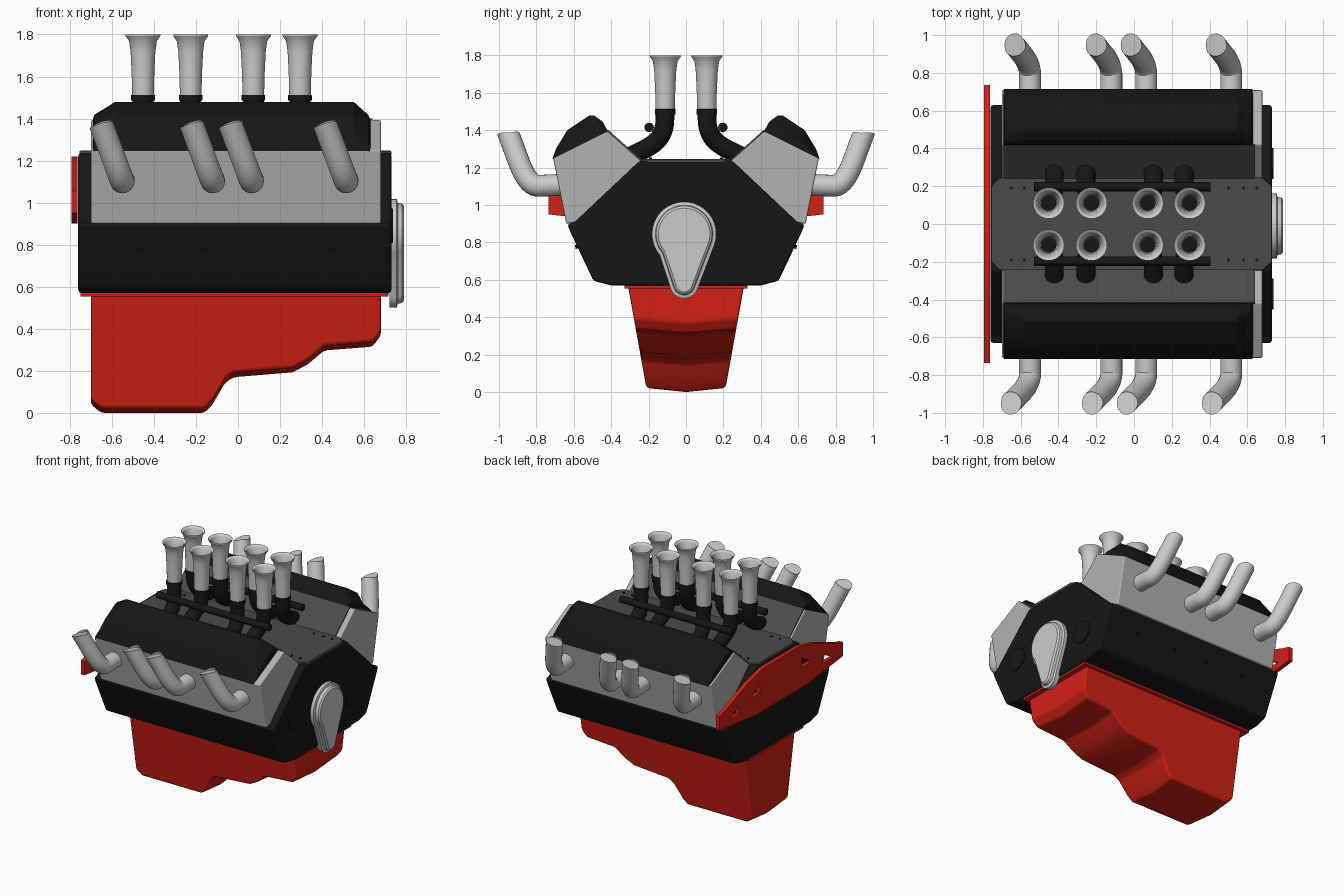
import bpy, bmesh
from math import sin, cos, pi, radians
from mathutils import Vector

if "Cube" in bpy.data.objects:
    bpy.data.objects.remove(bpy.data.objects["Cube"])


def material(name, rgb):
    m = bpy.data.materials.new(name)
    m.diffuse_color = (*rgb, 1)
    m.use_nodes = True
    m.node_tree.nodes["Principled BSDF"].inputs["Base Color"].default_value = m.diffuse_color
    return m


RED = material("red_paint", (0.65, 0.015, 0.008))
BLACK = material("black", (0.008, 0.008, 0.008))
DARK = material("dark_grey", (0.07, 0.07, 0.07))
CAST = material("cast_grey", (0.45, 0.45, 0.45))


def loft(name, rings, mat=None, caps=True, bevel=0):
    """Skin a row of equal-length closed rings."""
    bm = bmesh.new()
    rows = [[bm.verts.new(p) for p in ring] for ring in rings]
    n = len(rows[0])
    for a, b in zip(rows, rows[1:]):
        for i in range(n):
            bm.faces.new((a[i], a[(i + 1) % n], b[(i + 1) % n], b[i]))
    if caps:
        bm.faces.new(rows[0])
        bm.faces.new(rows[-1])
    bmesh.ops.recalc_face_normals(bm, faces=bm.faces)
    me = bpy.data.meshes.new(name)
    bm.to_mesh(me)
    bm.free()
    ob = bpy.data.objects.new(name, me)
    bpy.context.collection.objects.link(ob)
    if mat:
        me.materials.append(mat)
    if bevel:
        b = ob.modifiers.new("bevel", 'BEVEL')
        b.width, b.segments, b.harden_normals = bevel, 2, True
        b.limit_method, b.angle_limit = 'ANGLE', radians(25)
    return ob


def prism(name, profile, x0, x1, mat=None, bevel=0, side=1):
    """Extrude a (y, z) profile along x."""
    return loft(name, [[(x, side * y, z) for y, z in profile] for x in (x0, x1)], mat, True, bevel)


def lathe(name, profile, x, y, mat=None, caps=True, n=32):
    """Turn (radius, z) pairs round a vertical axis."""
    return loft(name, [[(x + r * cos(2 * pi * i / n), y + r * sin(2 * pi * i / n), z)
                        for i in range(n)] for r, z in profile], mat, caps)


def tube(name, pts, r, mat=None, end_normal=None, n=24):
    """Round tube on a corner-cut path; the last cut can be given its own plane."""
    pts = [Vector(p) for p in pts]
    for _ in range(3 if len(pts) > 2 else 0):
        new = [pts[0]]
        for a, b in zip(pts, pts[1:]):
            new += [a.lerp(b, 0.25), a.lerp(b, 0.75)]
        pts = new + [pts[-1]]
    rings = []
    for i, c in enumerate(pts):
        t = (pts[min(i + 1, len(pts) - 1)] - pts[max(i - 1, 0)]).normalized()
        ref = Vector((1, 0, 0)) if abs(t.x) < 0.9 else Vector((0, 1, 0))
        u = t.cross(ref).normalized()
        v = t.cross(u)
        ring = [c + r * (cos(2 * pi * k / n) * u + sin(2 * pi * k / n) * v) for k in range(n)]
        if end_normal and i == len(pts) - 1:
            m = Vector(end_normal)
            ring = [p + t * ((c - p).dot(m) / t.dot(m)) for p in ring]
        rings.append(ring)
    return loft(name, rings, mat)


def both(half):
    """Complete a half profile by mirroring it in y."""
    return half + [(-y, z) for y, z in reversed(half)]


# Oil pan: stepped underside, walls narrowing downward
def pan_width(z):
    return 0.208 + 0.18 * z


pan = [(-0.70, 0.04), (-0.65, 0.0), (-0.16, 0.0), (-0.125, 0.035), (-0.06, 0.145), (-0.02, 0.17),
       (0.26, 0.193), (0.33, 0.23), (0.41, 0.297), (0.64, 0.315), (0.68, 0.37)]
rings = []
for x, zb in pan:
    zs = zb + 0.022
    half = [(pan_width(0.57), 0.57), (pan_width(zs), zs)]
    rings.append([(x, y, z) for y, z in half + [(0, zb)] + [(-y, z) for y, z in half[::-1]]])
loft("oil_pan", rings, RED, bevel=0.015)
prism("oil_pan_flange", both([(0.33, 0.575), (0.33, 0.553)]), -0.75, 0.715, RED, 0.005)

# Engine block and valley plate
prism("engine_block", both([(0.25, 1.235), (0.60, 0.905), (0.635, 0.90), (0.62, 0.86),
                            (0.495, 0.595), (0.40, 0.57)]), -0.76, 0.73, BLACK, 0.015)
plate = [(-0.755, 0.20), (-0.71, 0.245), (0.68, 0.245), (0.73, 0.20)]
plate += [(x, -y) for x, y in reversed(plate)]
loft("valley_plate", [[(x, y, z) for x, y in plate] for z in (1.225, 1.247)], DARK, bevel=0.005)
for x in (-0.65, -0.58, 0.50, 0.58, 0.65):
    for y in (-0.19, 0.19):
        lathe("plate_bolt", [(0.009, 1.24), (0.009, 1.253)], x, y, BLACK, n=6)

# Front bosses and side bolts of the block
for y, z in ((0.32, 0.80), (-0.37, 0.89)):
    tube("front_boss", [(0.72, y, z), (0.738, y, z)], 0.082, BLACK)
for s in (-1, 1):
    for x in (-0.47, -0.16, 0.12, 0.45):
        tube("side_bolt", [(x, s * 0.57, 0.78), (x, s * 0.592, 0.775)], 0.01, BLACK, n=6)


# Timing cover: teardrop with a raised, inset face
def drop(x, inset):
    big, small, y0, z1, z2 = 0.172 - inset, 0.076 - inset, -0.01, 0.845, 0.577
    arc = [radians(-20.6 + 241.2 * i / 28) for i in range(29)]
    low = [radians(200.6 + 138.8 * i / 14) for i in range(15)]
    return ([(x, y0 + big * cos(a), z1 + big * sin(a)) for a in arc] +
            [(x, y0 + small * cos(a), z2 + small * sin(a)) for a in low])


loft("timing_cover", [drop(0.72, 0), drop(0.755, 0), drop(0.76, 0.018),
                      drop(0.78, 0.022), drop(0.79, 0.034)])

# Cylinder heads, inner faces and valve covers
head = [(0.71, 1.25), (0.42, 1.395), (0.24, 1.235), (0.58, 0.908), (0.64, 0.90)]
inner = [(0.415, 1.401), (0.236, 1.241), (0.246, 1.23), (0.425, 1.39)]
cover = [(0.715, 1.245), (0.695, 1.30), (0.635, 1.40), (0.515, 1.48), (0.49, 1.478),
         (0.445, 1.445), (0.415, 1.39)]
A, B = Vector(cover[0]), Vector(cover[-1])
for s in (-1, 1):
    prism("cylinder_head", head, -0.70, 0.68, CAST, 0.008, s)
    prism("head_inner_face", inner, -0.69, 0.64, DARK, 0, s)
    rings = []
    for x, k in ((-0.69, 0.0), (-0.685, 0.4), (-0.585, 1), (0.55, 1), (0.62, 0.4), (0.63, 0.0)):
        ring = []
        for p in map(Vector, cover):
            foot = A + (B - A) * ((p - A).dot(B - A) / (B - A).length_squared)
            q = foot + (p - foot) * max(k, 0.12)
            ring.append((x, s * q.x, q.y))
        rings.append(ring)
    loft("valve_cover", rings, BLACK, bevel=0.006)

# Intake trumpets, elbows and fuel rails
trumpet = [(0.051, 1.508), (0.054, 1.62), (0.059, 1.72), (0.066, 1.768), (0.083, 1.793),
           (0.083, 1.80), (0.068, 1.79), (0.053, 1.755), (0.045, 1.70), (0.041, 1.513)]
for s in (-1, 1):
    for x, dx in ((-0.452, 0.03), (-0.225, -0.03), (0.073, 0.03), (0.295, -0.03)):
        y = s * 0.111
        lathe("intake_trumpet", trumpet, x, y, caps=False)
        lathe("trumpet_collar", [(0.056, 1.485), (0.056, 1.512), (0.03, 1.516)], x, y, BLACK)
        tube("intake_elbow", [(x, y, 1.50), (x, s * 0.115, 1.40), (x + dx, s * 0.165, 1.325),
                              (x + dx, s * 0.31, 1.255)], 0.05, BLACK)
    tube("fuel_rail", [(-0.53, s * 0.197, 1.415), (0.405, s * 0.197, 1.415)], 0.025, BLACK)

# Exhaust stubs: out of the head, then up, outward and to the rear
for s in (-1, 1):
    lean = -0.10 if s < 0 else -0.08
    for x in (-0.55, -0.12, 0.065, 0.515):
        tube("exhaust_pipe", [(x, s * 0.62, 1.11), (x, s * 0.73, 1.105), (x, s * 0.845, 1.10),
                              (x + lean, s * 0.945, 1.37)], 0.058, None, (-0.3, s * -0.12, 1))

# Rear plate: arched strip with windows
outer = [(0.735, 0.95), (0.735, 1.055), (0.66, 1.075), (0.40, 1.175), (0.22, 1.22)]
outer = outer + [(-y, z) for y, z in reversed(outer)] + [(-0.30, 0.90), (0.30, 0.90)]
shapes = [outer]
for s in (-1, 1):
    shapes.append([(s * 0.62, 0.985), (s * 0.50, 0.985), (s * 0.50, 1.05)])
    shapes.append([(s * 0.36, 1.05), (s * 0.25, 1.05), (s * 0.25, 1.12)])
cu = bpy.data.curves.new("rear_plate", 'CURVE')
cu.dimensions, cu.fill_mode, cu.extrude = '2D', 'BOTH', 0.015
for shape in shapes:
    sp = cu.splines.new('POLY')
    sp.points.add(len(shape) - 1)
    for pt, (y, z) in zip(sp.points, shape):
        pt.co = (y, z, 0, 1)
    sp.use_cyclic_u = True
cu.materials.append(RED)
rear = bpy.data.objects.new("rear_plate", cu)
bpy.context.collection.objects.link(rear)
rear.rotation_euler = (pi / 2, 0, pi / 2)
rear.location.x = -0.778
bpy.context.view_layer.objects.active = rear
rear.select_set(True)
bpy.ops.object.convert(target='MESH')

# Smooth shading with sharp edges kept
bpy.ops.object.select_all(action='DESELECT')
for ob in bpy.context.scene.objects:
    if ob.type == 'MESH':
        ob.select_set(True)
        bpy.context.view_layer.objects.active = ob
bpy.ops.object.shade_smooth_by_angle(angle=radians(32))
